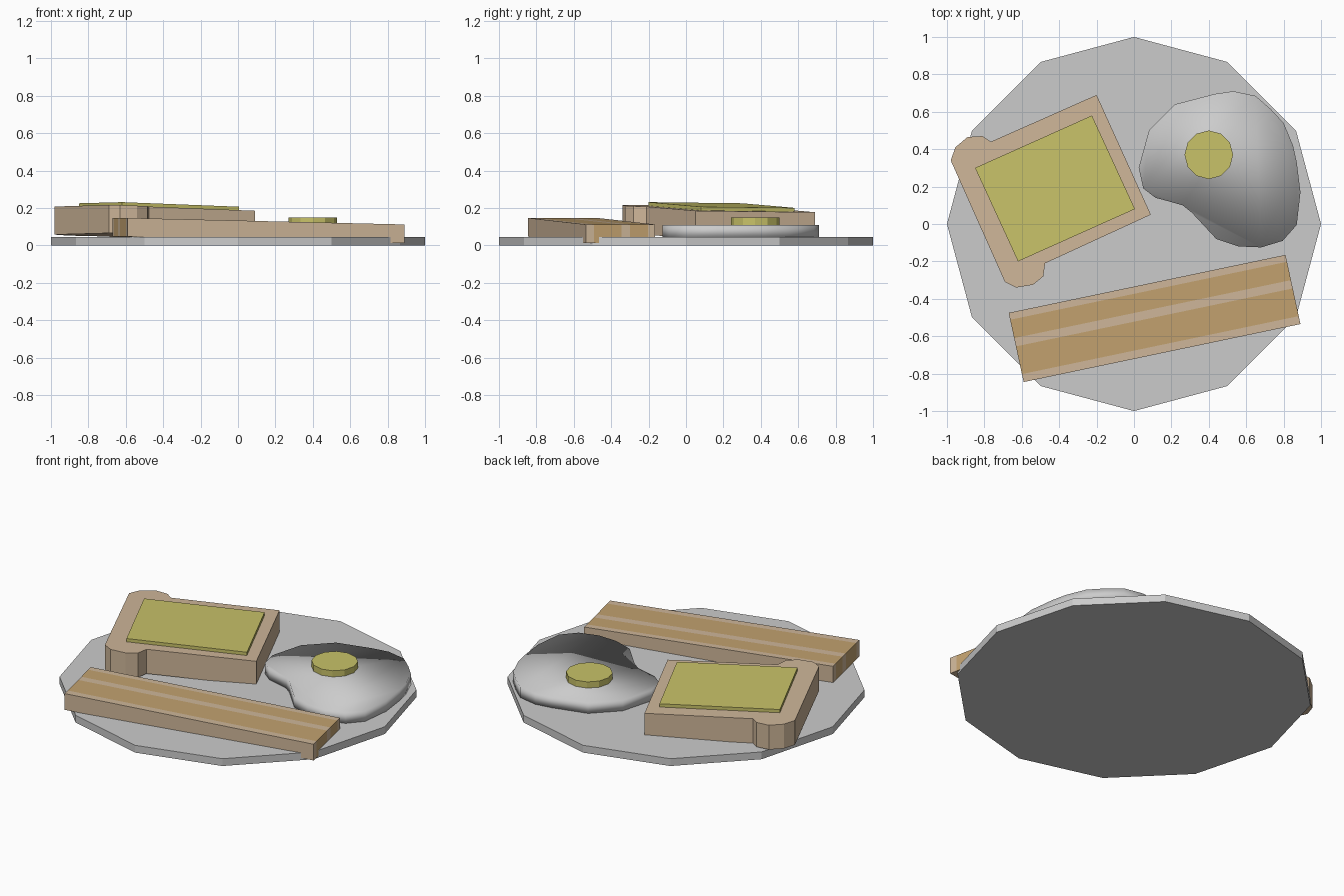
import bpy, bmesh
from math import sin, cos, pi
from mathutils import Vector

if "Cube" in bpy.data.objects:
    bpy.data.objects.remove(bpy.data.objects["Cube"])


def material(name, rgb):
    m = bpy.data.materials.new(name)
    m.diffuse_color = (*rgb, 1)
    m.use_nodes = True
    m.node_tree.nodes["Principled BSDF"].inputs["Base Color"].default_value = m.diffuse_color
    return m


crust = material("pale_tan", (0.62, 0.47, 0.32))
meat = material("dark_tan", (0.54, 0.36, 0.16))
yellow = material("yellow", (0.58, 0.54, 0.14))


def ring(n, r, cx=0, cy=0):
    return [(cx + r * cos(2 * pi * i / n), cy + r * sin(2 * pi * i / n)) for i in range(n)]


def prism(name, outline, height, thickness, mat=None, smooth=False):
    """Extrude an outline down from the surface z = height(x, y)."""
    bm = bmesh.new()
    top = [bm.verts.new((x, y, height(x, y))) for x, y in outline]
    low = [bm.verts.new((x, y, height(x, y) - thickness)) for x, y in outline]
    bm.faces.new(top)
    bm.faces.new(low[::-1])
    n = len(top)
    for i in range(n):
        j = (i + 1) % n
        bm.faces.new((top[i], low[i], low[j], top[j]))
    bmesh.ops.recalc_face_normals(bm, faces=bm.faces)
    for f in bm.faces:
        f.smooth = smooth
    me = bpy.data.meshes.new(name)
    bm.to_mesh(me)
    bm.free()
    if mat:
        me.materials.append(mat)
    ob = bpy.data.objects.new(name, me)
    bpy.context.collection.objects.link(ob)
    return ob


# Plate
prism("plate", ring(12, 1), lambda x, y: 0.045, 0.045)

# Toast slice, tilted slightly, with butter on top
def toast_top(x, y):
    return 0.189 - 0.028 * x - 0.025 * y

toast = [(-0.2, 0.69), (0.09, 0.05), (-0.475, -0.21), (-0.485, -0.28), (-0.54, -0.325),
         (-0.63, -0.34), (-0.69, -0.31), (-0.98, 0.34), (-0.955, 0.41), (-0.89, 0.465),
         (-0.81, 0.47), (-0.765, 0.44)]
prism("toast", toast, toast_top, 0.15, crust)
butter = [(-0.85, 0.3), (-0.225, 0.58), (0.005, 0.08), (-0.62, -0.2)]
prism("butter", butter, lambda x, y: toast_top(x, y) + 0.02, 0.025, yellow)

# Fried egg
white = [(0.22, 0.64), (0.43, 0.695), (0.53, 0.71), (0.65, 0.685), (0.73, 0.615), (0.8, 0.54),
         (0.85, 0.42), (0.87, 0.33), (0.89, 0.17), (0.87, -0.005), (0.795, -0.09),
         (0.68, -0.125), (0.56, -0.12), (0.44, -0.08), (0.31, 0.06), (0.26, 0.1),
         (0.19, 0.12), (0.115, 0.14), (0.05, 0.19), (0.025, 0.3), (0.08, 0.5)]
prism("egg_white", white, lambda x, y: 0.11, 0.07, smooth=True)
prism("egg_yolk", ring(12, 0.13, 0.4, 0.37), lambda x, y: 0.148, 0.045, yellow)

# Bacon rasher: side-by-side strips of fat and meat
a, b = Vector((-0.67, -0.475)), Vector((0.81, -0.165))
across = Vector((0.08, -0.37))
def bacon_top(x, y):
    s = (Vector((x, y)) - a).dot(b - a) / (b - a).length_squared
    return 0.147 - 0.035 * s

cuts = [0, 0.1, 0.365, 0.485, 0.885, 1]
for i, (u, v) in enumerate(zip(cuts, cuts[1:])):
    corners = [a + across * u, b + across * u, b + across * v, a + across * v]
    prism(("bacon_meat_" if i % 2 else "bacon_fat_") + str(i), [tuple(c) for c in corners],
          bacon_top, 0.1, meat if i % 2 else crust)
